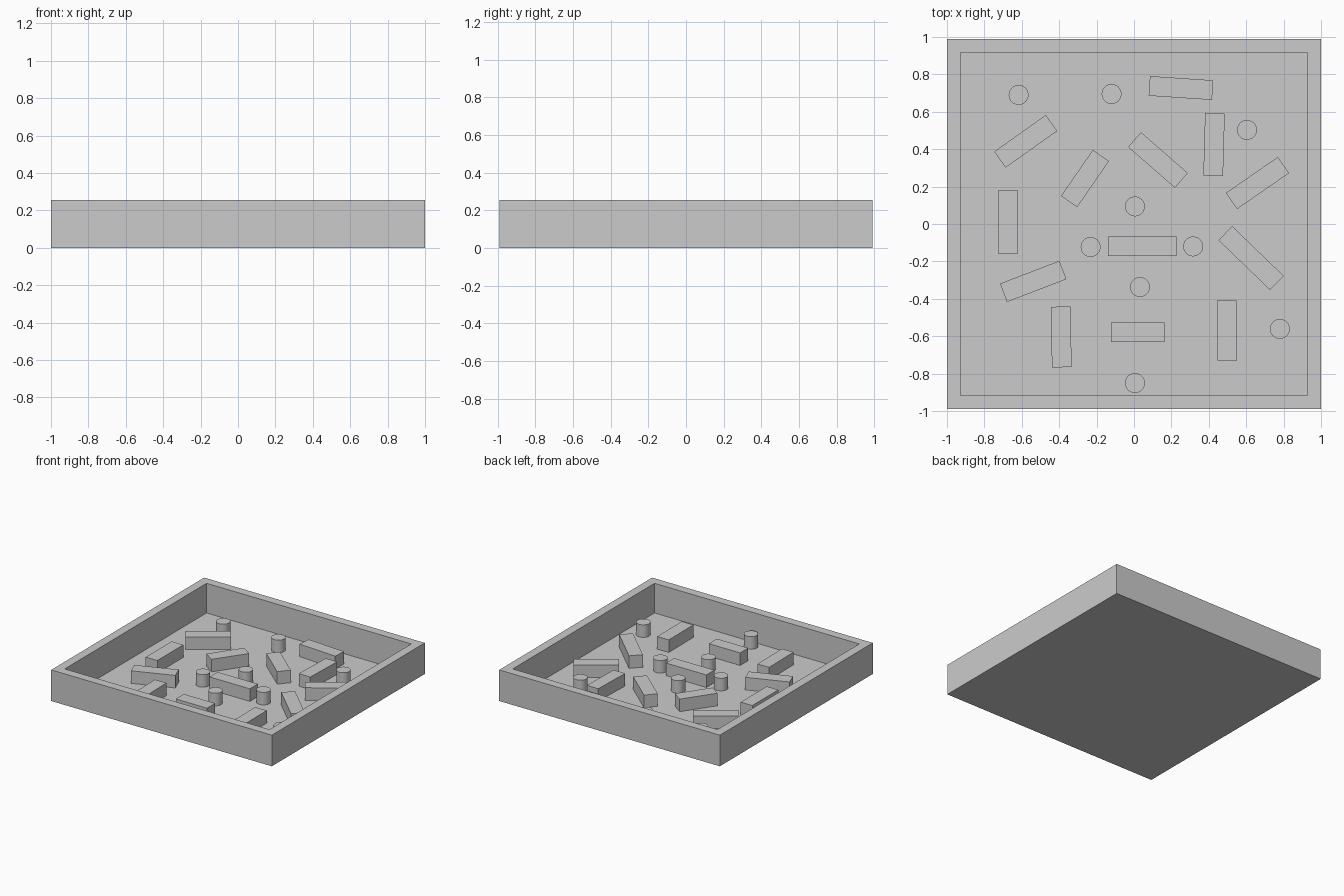
import bpy, bmesh
from math import radians
from mathutils import Matrix

if "Cube" in bpy.data.objects:
    bpy.data.objects.remove(bpy.data.objects["Cube"])

FLOOR, TOP, RIM = 0.012, 0.115, 0.255


def add_object(name, bm):
    bmesh.ops.recalc_face_normals(bm, faces=bm.faces)
    mesh = bpy.data.meshes.new(name)
    bm.to_mesh(mesh)
    bm.free()
    obj = bpy.data.objects.new(name, mesh)
    bpy.context.collection.objects.link(obj)
    return obj


def box(name, x, y, length, width, z0, z1, angle=0):
    bm = bmesh.new()
    bmesh.ops.create_cube(bm, size=1)
    bm.transform(Matrix.Translation((x, y, (z0 + z1) / 2))
                 @ Matrix.Rotation(radians(angle), 4, 'Z')
                 @ Matrix.Diagonal((length, width, z1 - z0, 1)))
    return add_object(name, bm)


# Tray: a box whose top is inset and pushed down to a thin floor
bm = bmesh.new()
bmesh.ops.create_cube(bm, size=1)
bm.transform(Matrix.Translation((0, 0, RIM / 2)) @ Matrix.Diagonal((2, 1.98, RIM, 1)))
top = max(bm.faces, key=lambda f: f.calc_center_median().z)
bmesh.ops.inset_region(bm, faces=[top], thickness=0.072, use_even_offset=True)
well = bmesh.ops.extrude_discrete_faces(bm, faces=[top])["faces"][0]
bmesh.ops.translate(bm, verts=well.verts, vec=(0, 0, FLOOR - RIM))
add_object("tray", bm)

# Barrier blocks: x, y, length, angle
blocks = [
    (-0.579, 0.442, 0.338, 35.4), (-0.262, 0.243, 0.299, 55.3),
    (0.128, 0.342, 0.332, -41), (0.251, 0.727, 0.339, -3.8),
    (0.428, 0.425, 0.336, 88.4), (0.66, 0.219, 0.338, 34.7),
    (0.626, -0.182, 0.383, -44), (-0.674, 0.011, 0.337, 90),
    (-0.539, -0.307, 0.34, 21), (-0.389, -0.604, 0.324, -89),
    (0.044, -0.118, 0.366, 0), (0.02, -0.579, 0.284, 0),
    (0.497, -0.57, 0.321, -89.5),
]
for i, (x, y, length, angle) in enumerate(blocks, 1):
    box(f"barrier_block_{i}", x, y, length, 0.105, FLOOR - 0.004, TOP, angle)

# Round pegs
pegs = [
    (-0.617, 0.69), (-0.12, 0.695), (0.604, 0.503), (0.005, 0.094),
    (-0.232, -0.123), (0.316, -0.12), (0.032, -0.337), (0.78, -0.561),
    (0.005, -0.85),
]
for i, (x, y) in enumerate(pegs, 1):
    z0 = FLOOR - 0.004
    bpy.ops.mesh.primitive_cylinder_add(vertices=32, radius=0.053, depth=TOP - z0,
                                        location=(x, y, (TOP + z0) / 2))
    bpy.context.object.name = f"peg_{i}"
    bpy.ops.object.shade_smooth_by_angle()
